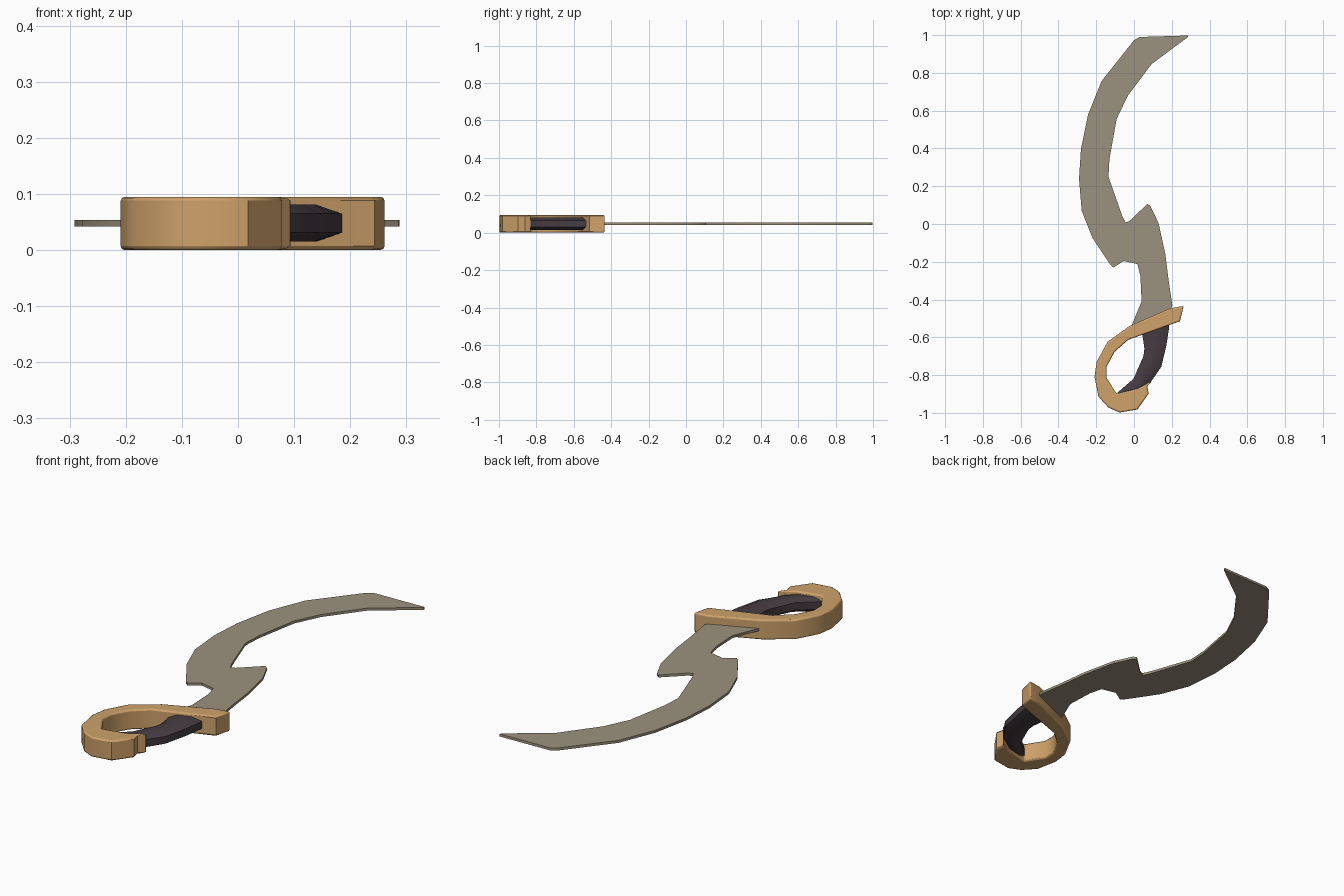
import bpy, bmesh, math

if "Cube" in bpy.data.objects:
    bpy.data.objects.remove(bpy.data.objects["Cube"])


def material(name, rgb):
    m = bpy.data.materials.new(name)
    m.diffuse_color = (*rgb, 1.0)
    m.use_nodes = True
    m.node_tree.nodes["Principled BSDF"].inputs["Base Color"].default_value = m.diffuse_color
    return m


def finish(bm, name, mat, angle=35, bevel=None):
    bmesh.ops.recalc_face_normals(bm, faces=bm.faces)
    me = bpy.data.meshes.new(name)
    bm.to_mesh(me)
    bm.free()
    me.materials.append(mat)
    ob = bpy.data.objects.new(name, me)
    bpy.context.collection.objects.link(ob)
    if bevel:
        b = ob.modifiers.new("bevel", 'BEVEL')
        b.width, b.segments = bevel, 2
        b.limit_method, b.angle_limit = 'ANGLE', math.radians(65)
    bpy.ops.object.select_all(action='DESELECT')
    bpy.context.view_layer.objects.active = ob
    ob.select_set(True)
    bpy.ops.object.shade_smooth_by_angle(angle=math.radians(angle))
    return ob


def plate(name, outline, z0, z1, mat, **kw):
    """Extrude a flat outline between two heights."""
    bm = bmesh.new()
    face = bm.faces.new([bm.verts.new((x, y, z0)) for x, y in outline])
    ext = bmesh.ops.extrude_face_region(bm, geom=[face])
    top = [v for v in ext["geom"] if isinstance(v, bmesh.types.BMVert)]
    bmesh.ops.translate(bm, verts=top, vec=(0, 0, z1 - z0))
    return finish(bm, name, mat, **kw)


steel = material("dull steel", (0.33, 0.285, 0.205))
brass = material("warm tan", (0.62, 0.36, 0.145))
leather = material("dark leather", (0.062, 0.045, 0.055))

# Curved blade with two barbs
plate("blade", [
    (0.288, 0.998), (0.03, 0.99), (0, 0.973), (-0.172, 0.756), (-0.243, 0.58),
    (-0.281, 0.396), (-0.291, 0.238), (-0.277, 0.07), (-0.22, -0.074),
    (-0.124, -0.217), (-0.108, -0.23), (-0.055, -0.196), (0.018, -0.212),
    (0.034, -0.275), (0.04, -0.41), (-0.018, -0.55), (0.19, -0.47),
    (0.203, -0.43), (0.182, -0.29), (0.166, -0.16), (0.13, 0.005),
    (0.087, 0.095), (0.071, 0.106), (-0.024, 0.016), (-0.045, 0.008),
    (-0.062, 0.042), (-0.135, 0.25), (-0.13, 0.344), (-0.092, 0.555),
    (-0.034, 0.677), (0.0925, 0.846), (0.286, 0.99)],
    0.042, 0.054, steel)

# Looping hand guard that curls into the pommel
plate("hand_guard", [
    (0.263, -0.434), (0.193, -0.446), (-0.024, -0.54), (-0.14, -0.624),
    (-0.198, -0.73), (-0.209, -0.81), (-0.188, -0.914), (-0.135, -0.972),
    (-0.077, -0.998), (0.018, -0.982), (0.078, -0.898), (0.07, -0.86),
    (0.097, -0.828), (0.0185, -0.872), (-0.0925, -0.898), (-0.145, -0.814),
    (-0.145, -0.756), (-0.103, -0.677), (-0.03, -0.613), (0.243, -0.515)],
    0.0, 0.095, brass, bevel=0.012)

# Grip: eight-sided section lofted between inner and outer edges
stations = [((0.04, -0.55), (0.186, -0.51)), ((0.045, -0.59), (0.184, -0.56)),
            ((0.055, -0.66), (0.172, -0.64)), ((0.05, -0.70), (0.145, -0.755)),
            ((-0.003, -0.82), (0.09, -0.835)), ((-0.09, -0.895), (0.03, -0.90))]
half = [(0, 0.018), (0.22, 0.033), (0.68, 0.033), (1, 0.017)]
section = half + [(u, -h) for u, h in reversed(half)]
bm = bmesh.new()
rings = [[bm.verts.new((a[0] + (b[0] - a[0]) * u, a[1] + (b[1] - a[1]) * u, 0.048 + h))
          for u, h in section] for a, b in stations]
for r, s in zip(rings, rings[1:]):
    for i in range(8):
        j = (i + 1) % 8
        bm.faces.new((r[i], r[j], s[j], s[i]))
bm.faces.new(rings[0])
bm.faces.new(rings[-1])
finish(bm, "grip", leather)
